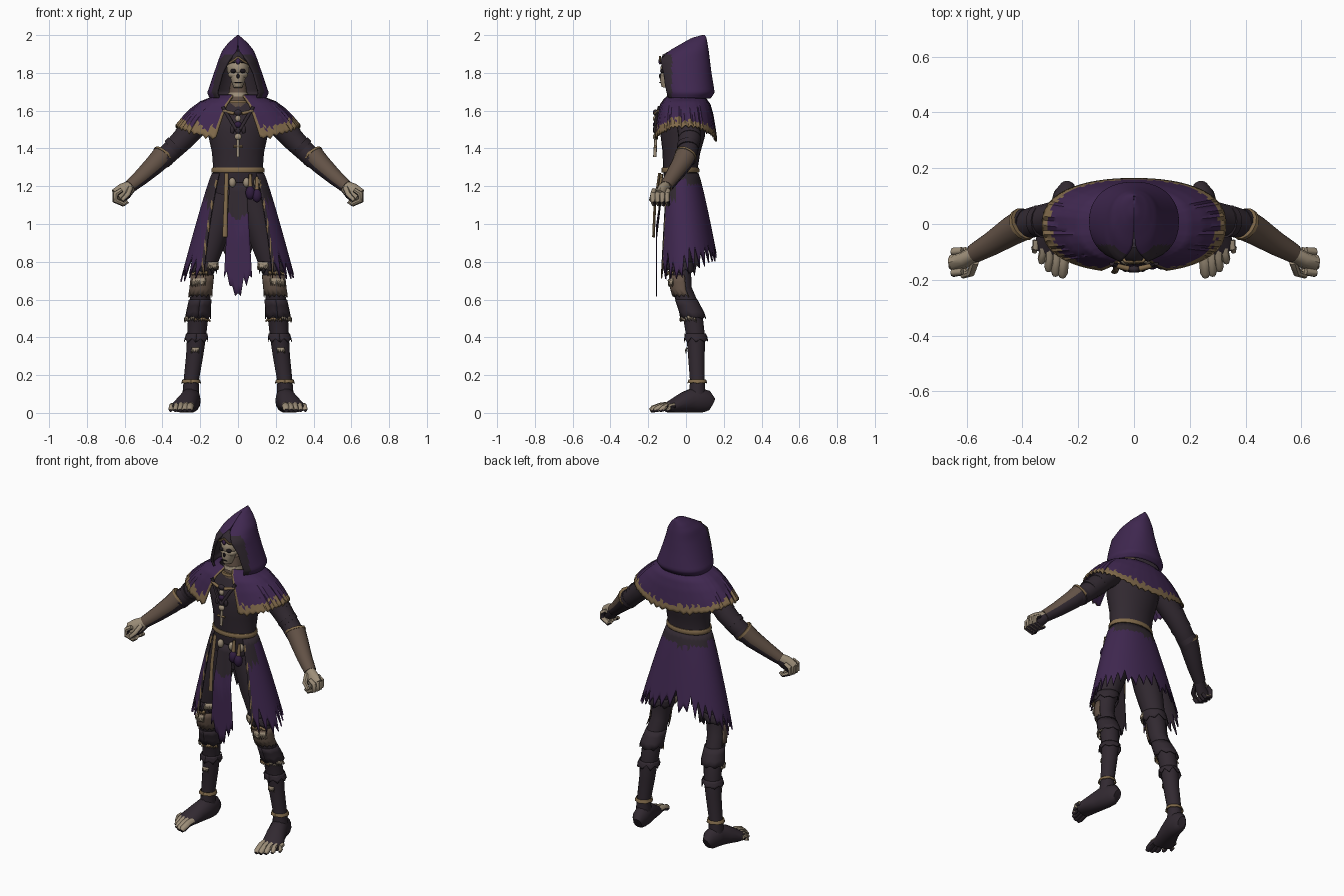
import bpy, bmesh, random
from math import sin, cos, pi, radians
from mathutils import Vector

random.seed(4)
if "Cube" in bpy.data.objects:
    bpy.data.objects.remove(bpy.data.objects["Cube"])


def material(name, *rgb):
    m = bpy.data.materials.new(name)
    m.use_nodes = True
    m.diffuse_color = (*rgb, 1)
    m.node_tree.nodes["Principled BSDF"].inputs["Base Color"].default_value = (*rgb, 1)
    return m


purple = material("purple cloth", .051, .021, .081)
deep = material("deep purple", .03, .012, .05)
dark = material("dark cloth", .031, .022, .03)
tan = material("tan trim", .22, .145, .07)
bone = material("bone", .335, .27, .19)
leather = material("brown leather", .125, .085, .062)
black = material("socket black", .012, .009, .012)
TAN, PURPLE, DARK = range(3)
CLOTH = [tan, purple, dark]     # the lining takes the next slot
Y, Z = Vector((0, 1, 0)), Vector((0, 0, 1))
INWARD = Vector((-.6, .5, -.62))
made = []


def finish(name, bm, mats, mirror=False):
    me = bpy.data.meshes.new(name)
    bm.to_mesh(me)
    bm.free()
    for m in mats:
        me.materials.append(m)
    ob = bpy.data.objects.new(name, me)
    bpy.context.collection.objects.link(ob)
    if mirror:
        ob.modifiers.new("mirror", "MIRROR")
    made.append(ob)
    return ob


def tube(name, sections, mat, n=14, ref=Y, mirror=False, wrapped=None):
    """Closed loft through sections (x, y, z, half width, half depth).
    Faces turned along the wrapped direction are dark cloth."""
    bm = bmesh.new()
    pts = [Vector(s[:3]) for s in sections]
    rings = []
    for i, sec in enumerate(sections):
        d = (pts[min(i + 1, len(pts) - 1)] - pts[max(i - 1, 0)]).normalized()
        side = d.cross(ref).normalized()
        up = side.cross(d)
        rings.append([bm.verts.new(pts[i] + side * sec[3] * cos(k * 2 * pi / n)
                                   + up * sec[-1] * sin(k * 2 * pi / n)) for k in range(n)])
    for a, b in zip(rings, rings[1:]):
        for k in range(n):
            bm.faces.new((a[k], a[(k + 1) % n], b[(k + 1) % n], b[k]))
    bm.faces.new(rings[0])
    bm.faces.new(rings[-1])
    bmesh.ops.recalc_face_normals(bm, faces=bm.faces)
    if wrapped:
        for f in bm.faces:
            f.material_index = int(f.normal.dot(wrapped) > .35)
    return finish(name, bm, [mat, dark] if wrapped else [mat], mirror)


def ball(name, loc, size, mat, mirror=False):
    bm = bmesh.new()
    bmesh.ops.create_uvsphere(bm, u_segments=14, v_segments=9, radius=1)
    bmesh.ops.scale(bm, vec=size, verts=bm.verts)
    bmesh.ops.translate(bm, vec=loc, verts=bm.verts)
    return finish(name, bm, [mat], mirror)


def sheet(name, point, nu, nv, rule, mirror=False, thick=.008, mats=CLOTH):
    """Cloth grid from point(u, v), coloured by rule(centre, column, row)."""
    bm = bmesh.new()
    grid = [[bm.verts.new(point(i / nu, j / nv)) for j in range(nv + 1)] for i in range(nu + 1)]
    for i in range(nu):
        for j in range(nv):
            f = bm.faces.new((grid[i][j], grid[i][j + 1], grid[i + 1][j + 1], grid[i + 1][j]))
            f.material_index = rule(f.calc_center_median(), i, j)
    ob = finish(name, bm, mats, mirror)
    sol = ob.modifiers.new("thickness", "SOLIDIFY")
    sol.thickness, sol.offset, sol.material_offset = thick, -1, 1
    return ob


def mix(stops, t):
    """Blend evenly through a list of tuples."""
    t *= len(stops) - 1
    i = min(int(t), len(stops) - 2)
    return [a + (b - a) * (t - i) for a, b in zip(stops[i], stops[i + 1])]


def teeth(count, depth):
    return [random.uniform(.4, 1) * depth * (k % 2) + random.uniform(0, depth / 3)
            for k in range(count + 1)]


def power(c, e):
    return abs(c) ** e * (1 if c > 0 else -1)


# Hood: rings from apex to hem (height, half width, front, back, opening angle)
HOOD = [(2, .004, .085, .1, 0), (1.985, .022, .03, .108, 0), (1.96, .05, -.015, .113, 0),
        (1.92, .083, -.085, .12, .05), (1.87, .103, -.148, .126, .45), (1.8, .127, -.15, .135, .7),
        (1.74, .147, -.145, .145, .72), (1.695, .163, -.135, .152, .72), (1.665, .15, -.12, .13, .72)]


def hood(u, v):
    z, w, front, back, gap = mix(HOOD, v)
    a = gap + u * 2 * (pi - gap)
    return (w * power(sin(a), .9), (front + back) / 2 - (back - front) / 2 * power(cos(a), .9), z)


sheet("hood", hood, 64, 28,
      lambda c, i, j: DARK if c.y < -.075 and c.z < 1.905 else PURPLE, thick=.012)

# Shoulder cape with trimmed hem and open front
HEM = teeth(90, .018)
CAPE = [(.1, .085, 0), (.15, .115, .1), (.2, .135, .22), (.25, .15, .45),
        (.29, .16, .7), (.33, .17, 1)]


def cape(u, v):
    rx, ry, drop = mix(CAPE, v)
    gap = .2 + .12 * v
    a = gap + u * 2 * (pi - gap)
    low = 1.53 - .075 * cos(a) ** 2 - HEM[round(u * 90)]
    return (rx * power(sin(a), .9), -.005 - ry * power(cos(a), .8), 1.685 + (low - 1.685) * drop)


def cape_colour(c, i, j):
    hem = 18 - (c.y < -.02) * random.choice((0, 1, 1, 2)) - (random.random() < .2)
    return TAN if j >= hem or i in (0, 89) else PURPLE


sheet("shoulder_cape", cape, 90, 20, cape_colour)

# Torso, belt and neck
tube("torso", [(0, -.02, 1.06, .12, .075), (0, -.02, 1.16, .15, .09), (0, -.03, 1.28, .13, .09),
               (0, -.025, 1.38, .138, .1), (0, -.018, 1.48, .16, .12),
               (0, -.005, 1.58, .18, .11), (0, 0, 1.65, .1, .08)], dark, 24)
tube("belt", [(0, -.03, 1.272, .138, .098), (0, -.03, 1.278, .141, .101),
              (0, -.03, 1.292, .14, .1), (0, -.03, 1.298, .136, .097)], tan, 24)
tube("neck", [(0, -.03, 1.6, .07, .07), (0, -.04, 1.66, .055, .06), (0, -.04, 1.75, .04, .04)], leather)
tube("collar", [(0, -.035, 1.64, .075, .08), (0, -.035, 1.655, .07, .076)], tan)
tube("neck_wrap", [(0, -.04, 1.675, .058, .064), (0, -.04, 1.695, .052, .058)], bone)

# Ragged overskirt, open at the front
RAGS = teeth(52, .14)


def skirt(u, v):
    gap = .78 - .16 * v
    a = gap + u * 2 * (pi - gap)
    low = .69 + .12 * max(0, -cos(a)) + RAGS[round(u * 52)] * (1 + .15 * cos(a))
    z = 1.27 + (low - 1.27) * v
    t = (1.27 - z) / .55
    return ((.138 + .162 * t ** .9) * power(sin(a), .9),
            -.03 + .04 * t - (.096 + .08 * t ** .8) * cos(a), z)


def skirt_colour(c, i, j):
    if i in (0, 51):
        return TAN if j % 3 == 1 else DARK
    front = c.y < -.05 and c.z > .85 + abs(c.x) * 1.35 + .06 * random.random()
    back = c.y > 0 and c.z > 1.2
    return DARK if front or back or c.z > 1.235 else PURPLE


sheet("overskirt", skirt, 52, 14, skirt_colour)
FRINGE = teeth(10, .07)
sheet("front_panel", lambda u, v: (
    (u * 2 - 1) * (.045 + .03 * v), -.125 - .035 * min(1, v * 2),
    1.22 + (.585 + .12 * abs(u * 2 - 1) + FRINGE[round(u * 10)] - 1.22) * v), 10, 12,
    lambda c, i, j: DARK if c.z > 1.04 else PURPLE, thick=.006)

# Skull with sockets, teeth and circlet
ball("cranium", (0, -.055, 1.822), (.06, .08, .066), bone)
ball("cheekbones", (0, -.085, 1.79), (.054, .05, .027), bone)
tube("jaw", [(0, -.09, 1.785, .043, .045), (0, -.097, 1.755, .035, .042),
             (0, -.1, 1.722, .023, .03)], bone)
ball("eye_sockets", (.025, -.125, 1.81), (.016, .012, .012), black, True)
ball("nose_hole", (0, -.137, 1.783), (.008, .006, .013), black)
ball("mouth_line", (0, -.137, 1.75), (.024, .005, .003), black)
tube("head_wrap", [(0, -.056, 1.842, .062, .084), (0, -.05, 1.875, .052, .076),
                   (0, -.04, 1.895, .03, .05)], dark, 20)
tube("circlet", [(.062, -.1, 1.845, .006), (.03, -.136, 1.862, .006), (0, -.138, 1.885, .006)],
     tan, 8, mirror=True)
ball("brow_gem", (0, -.138, 1.862), (.012, .008, .017), purple)

# Chest chains and hanging charm
tube("chest_chains", [(.08, -.14, 1.62, .01), (.045, -.155, 1.56, .01), (.01, -.165, 1.5, .01)],
     dark, 8, mirror=True)
tube("chest_clasps", [(.02, -.16, 1.585, .01), (.08, -.145, 1.6, .008)], tan, 8, Z, True)
for k in range(5):
    ball("charm_bead", (0, -.162, 1.59 - k * .032), (.02 - k % 2 * .004, .013, .017),
         (dark, bone, deep)[k % 3])
ball("charm_studs", (.03, -.162, 1.5), (.012, .01, .022), dark, True)
tube("charm_bar", [(0, -.16, 1.45, .008), (0, -.165, 1.355, .009)], bone, 8)
tube("charm_crosspiece", [(-.025, -.163, 1.41, .007), (.025, -.163, 1.41, .007)], tan, 8, Z)

# Belt hangings
tube("hanging_strap", [(-.06, -.14, 1.27, .011, .007), (-.065, -.165, 1.1, .011, .007),
                       (-.07, -.172, .93, .013, .007)], tan, 8)
for x in (-.03, .045, .1):
    ball("belt_skull", (x, -.135 + abs(x) * .2, 1.22), (.019, .018, .026), bone)
for x, z in ((.065, 1.165), (.1, 1.15)):
    ball("belt_pouch", (x, -.14, z), (.026, .024, .036), deep)
    tube("pouch_tie", [(x, -.138, z + .025, .012), (x, -.13, z + .1, .008)], tan, 8)

# Arms, bracers and fists, with wrapped inner sides
tube("sleeves", [(.15, .01, 1.58, .065), (.22, .015, 1.525, .064), (.29, .02, 1.45, .06),
                 (.35, .01, 1.39, .054), (.4, -.005, 1.345, .053), (.45, -.03, 1.3, .04)],
     dark, mirror=True)
for k in range(3):
    x, y, z = mix([(.27, .02, 1.475), (.385, 0, 1.36)], k / 2)
    tube("sleeve_fold", [(x, y, z, .062 - k * .003), (x + .02, y, z - .02, .06 - k * .003)],
         dark, mirror=True)
tube("bracers", [(.395, 0, 1.365, .058), (.44, -.025, 1.315, .053), (.51, -.07, 1.25, .043),
                 (.572, -.105, 1.198, .035)], leather, mirror=True, wrapped=INWARD)
tube("bracer_cuffs", [(.392, .002, 1.368, .06), (.4, -.003, 1.359, .061)], tan, mirror=True)
tube("palms", [(.56, -.1, 1.205, .03, .028), (.6, -.125, 1.175, .045, .03),
               (.64, -.14, 1.145, .045, .03)], bone, 10, mirror=True, wrapped=INWARD)
for k in range(4):
    y = -.095 - k * .025
    out = .664 - abs(k - 1.5) * .007
    tube("finger", [(.615, y, 1.18, .012), (out - .008, y - .004, 1.16, .015),
                    (out - .006, y - .006, 1.125, .014), (out - .05, y, 1.105, .012),
                    (out - .07, y, 1.12, .01)], bone, 8, mirror=True, wrapped=INWARD)
tube("thumbs", [(.57, -.135, 1.19, .015), (.585, -.175, 1.155, .015), (.615, -.185, 1.125, .011)],
     bone, 8, mirror=True, wrapped=INWARD)

# Legs with tattered wrappings
LEG = [(.07, -.02, 1.15, .09), (.13, -.03, .95, .08), (.185, -.03, .75, .058),
       (.195, -.02, .65, .053), (.21, .035, .52, .054), (.22, .052, .4, .05),
       (.23, .055, .3, .045), (.248, .06, .17, .04), (.25, .06, .09, .045)]
tube("legs", LEG, dark, mirror=True)


def wrap(name, top, bottom, mat, start=0, end=2 * pi, rag=.012, flare=.006):
    """Cloth around the leg between two angles, where zero faces forward."""
    cut = teeth(16, rag)

    def point(u, v):
        h = top + (bottom + cut[round(u * 16)] - top) * v
        a, b = next(p for p in zip(LEG, LEG[1:]) if p[0][2] >= h >= p[1][2])
        x, y, z, r = mix([a, b], (a[2] - h) / (a[2] - b[2]))
        r += .006 + flare * v
        angle = start + u * (end - start)
        return (x + r * sin(angle), y - r * cos(angle), z)

    sheet(name, point, 16, 3, lambda c, i, j: 0, True, .004, [mat])


for top, bottom in ((.8, .735), (.6, .49), (.42, .37)):
    wrap("tattered_cuff", top, bottom, dark, rag=.03, flare=.01)
wrap("knee_leather", .73, .61, leather, -1.3, 1.9, .02)
wrap("knee_bone", .715, .665, bone, -.3, .9, .03, .012)
wrap("thigh_bone", .8, .755, bone, -1.4, -.2, .02, .016)
wrap("thigh_trim", .75, .725, tan, -.4, 1, .02, .016)
wrap("calf_bone", .52, .48, bone, .3, 1.8, .025, .014)
wrap("calf_trim", .505, .48, tan, -1.2, .3, .02, .014)
wrap("shin_bone", .345, .315, bone, -.4, .4, .02)
wrap("ankle_band", .178, .156, tan, rag=.006)

# Feet and bare toes, soles wrapped
tube("feet", [(.238, .138, .045, .025, .035), (.242, .11, .06, .045, .06),
              (.25, .05, .07, .052, .07), (.268, -.01, .055, .056, .055),
              (.29, -.07, .036, .064, .036), (.3, -.105, .026, .062, .024)],
     dark, ref=Z, mirror=True)
for k in range(5):
    x = .25 + k * .025
    tip = -.19 + .011 * k * k / 2
    r = .019 - k * .0015
    tube("toe", [(x, -.058, .05 - abs(k - 2) * .005, r), (x + .002, (tip - .07) / 2, .037, r),
                 (x + .006, tip + .015, .02, r), (x + .007, tip, .012, r * .6)],
         bone, 8, Z, True, -Z)

# Smooth shading with kept edges
bpy.ops.object.select_all(action="DESELECT")
for ob in made:
    ob.select_set(True)
bpy.context.view_layer.objects.active = made[0]
bpy.ops.object.shade_smooth_by_angle(angle=radians(45))
